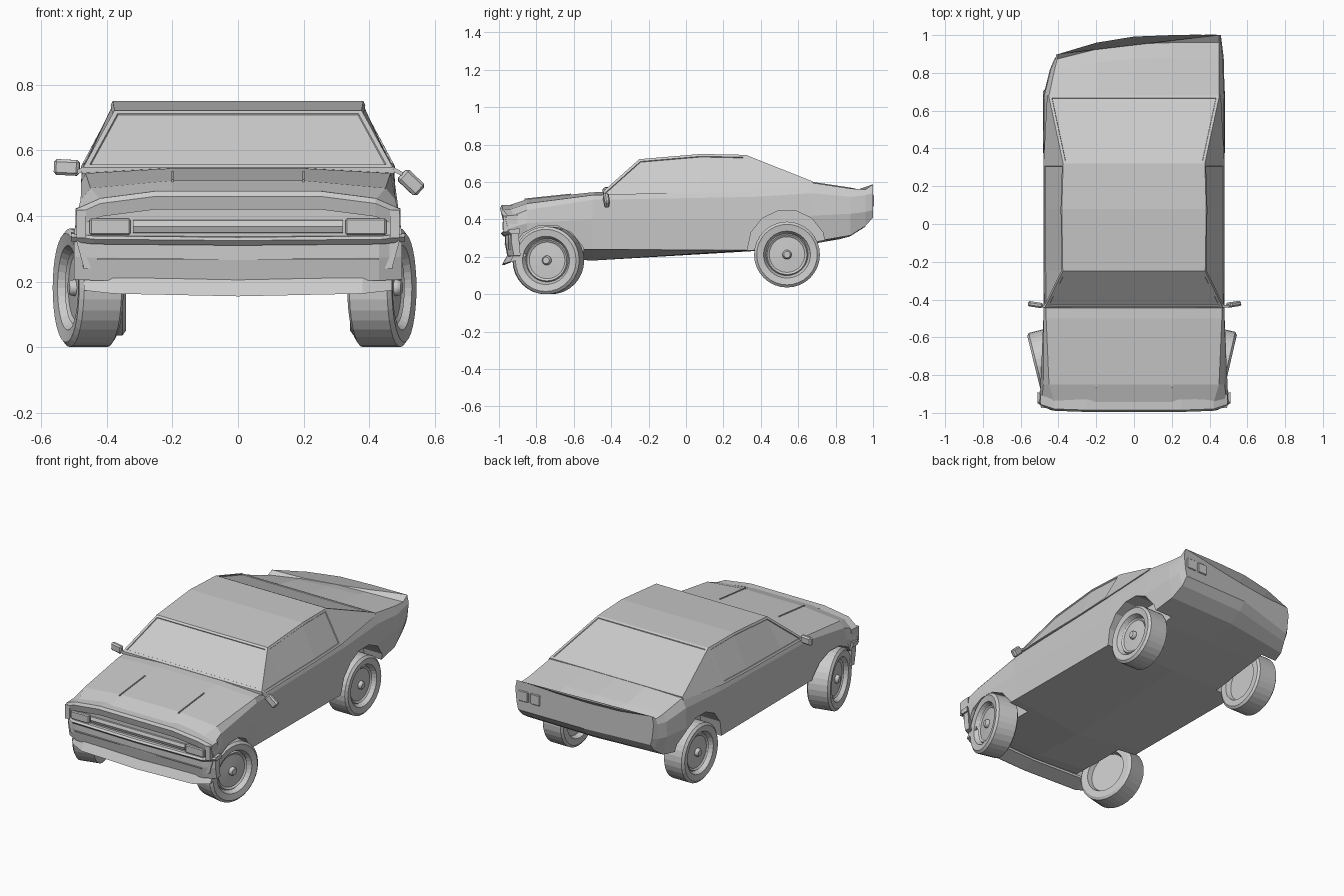
import bpy, bmesh, math
from mathutils import Matrix

if "Cube" in bpy.data.objects:
    bpy.data.objects.remove(bpy.data.objects["Cube"])


def finish(name, bm):
    bmesh.ops.recalc_face_normals(bm, faces=bm.faces)
    me = bpy.data.meshes.new(name)
    bm.to_mesh(me)
    bm.free()
    ob = bpy.data.objects.new(name, me)
    bpy.context.collection.objects.link(ob)
    return ob


def loft(rings):
    """Skin closed rings of equal length; returns bmesh and face strips."""
    bm = bmesh.new()
    vs = [[bm.verts.new(p) for p in r] for r in rings]
    n = len(rings[0])
    strips = [[bm.faces.new((a[i], a[(i + 1) % n], b[(i + 1) % n], b[i])) for i in range(n)]
              for a, b in zip(vs, vs[1:])]
    bm.faces.new(vs[0])
    bm.faces.new(vs[-1])
    return bm, strips


def across(name, profile, stations):
    """Sweep a (y, z) profile across the car through (x, dy, dz) stations."""
    full = [(-x, dy, dz) for x, dy, dz in reversed(stations) if x > 0] + stations
    return finish(name, loft([[(x, y + dy, z + dz) for y, z in profile] for x, dy, dz in full])[0])


def box(name, loc, size, rot=(0, 0, 0), bevel=0):
    bm = bmesh.new()
    bmesh.ops.create_cube(bm, size=1, matrix=Matrix.Diagonal((*size, 1)))
    if bevel:
        bmesh.ops.bevel(bm, geom=bm.edges[:], offset=bevel, segments=1, affect='EDGES')
    ob = finish(name, bm)
    ob.location, ob.rotation_euler = loc, rot
    return ob


# Lower body: y, floor z, then (x, z) of sill, waist, belt, top edge, and top z
BODY = [
    (-0.95, .22, (.47, .24), (.50, .35), (.49, .41), (.42, .45), .475),
    (-0.85, .20, (.48, .24), (.495, .38), (.48, .45), (.45, .485), .508),
    (-0.50, .18, (.47, .24), (.48, .40), (.478, .505), (.465, .53), .545),
    (0.35, .23, (.47, .235), (.48, .40), (.478, .52), (.47, .555), .565),
    (0.68, .27, (.46, .28), (.48, .42), (.475, .54), (.45, .595), .60),
    (0.88, .31, (.45, .315), (.475, .43), (.47, .52), (.45, .565), .57),
    (0.96, .36, (.44, .365), (.465, .44), (.46, .53), (.45, .56), .552),
    (1.00, .41, (.44, .41), (.45, .45), (.46, .54), (.45, .588), .585),
]
rings = []
for y, floor, *side, top in BODY:
    half = side + [(.2, top)]
    rings.append([(0, y, floor)] + [(x, y, z) for x, z in half] + [(0, y, top)]
                 + [(-x, y, z) for x, z in reversed(half)])
bm, _ = loft(rings)
# Dented rear left corner
for v in bm.verts:
    if v.co.y > .7 and v.co.x < .1:
        s = (v.co.y - .7) / .3
        t = min(1, (.1 - v.co.x) / .55) ** 1.5
        v.co.y -= .10 * s * t
        v.co.z -= .035 * s * t
        if v.co.x < -.4:
            v.co.x += .05 * s
body = finish("lower_body", bm)

# Wheel arches cut out of the body
bpy.context.view_layer.objects.active = body
for y, z, r in ((-.74, .165, .208), (.54, .24, .212)):
    for s in (-1, 1):
        bm = bmesh.new()
        bmesh.ops.create_cone(bm, cap_ends=True, segments=14, radius1=r, radius2=r, depth=.3,
                              matrix=Matrix.Translation((s * .49, y, z)) @ Matrix.Rotation(math.pi / 2, 4, 'Y'))
        cutter = finish("arch_cutter", bm)
        cutter.hide_render = True
        mod = body.modifiers.new("arch", 'BOOLEAN')
        mod.operation, mod.object, mod.solver = 'DIFFERENCE', cutter, 'EXACT'
        bpy.ops.object.modifier_apply(modifier=mod.name)
        bpy.data.objects.remove(cutter)

# Cabin: y, base (x, z), roof edge (x, z); windows are inset faces
CABIN = [
    (-.445, (.477, .53), (.472, .548)),
    (-.25, (.479, .535), (.377, .722)),
    (.08, (.479, .54), (.382, .75)),
    (.32, (.479, .55), (.375, .745)),
    (.68, (.46, .585), (.452, .602)),
]
bm, strips = loft([[(b[0], y, b[1]), (t[0], y, t[1]), (-t[0], y, t[1]), (-b[0], y, b[1])]
                   for y, b, t in CABIN])
bmesh.ops.recalc_face_normals(bm, faces=bm.faces)
windows = [[strips[0][1]], [strips[3][1]],
           [strips[i][0] for i in range(3)], [strips[i][2] for i in range(3)]]
for faces in windows:
    bmesh.ops.inset_region(bm, faces=faces, thickness=.014, depth=0, use_even_offset=True)
    bmesh.ops.inset_region(bm, faces=faces, thickness=.002, depth=-.005, use_even_offset=True)
finish("cabin", bm)

# Front end
across("nose_lip", [(-.93, .478), (-.985, .476), (-.995, .46), (-.985, .42), (-.93, .42)],
       [(0, 0, 0), (.25, 0, 0), (.42, .006, -.022), (.495, .03, -.055)])
across("grille_panel", [(-.94, .325), (-.962, .33), (-.962, .42), (-.94, .42)],
       [(0, 0, 0), (.47, 0, 0)])
across("grille_bar", [(-.95, .345), (-.97, .35), (-.977, .368), (-.97, .386), (-.95, .39)],
       [(0, 0, 0), (.32, 0, 0)])
across("front_bumper", [(-.93, .34), (-.98, .335), (-.99, .325), (-.975, .31), (-.93, .31)],
       [(0, 0, 0), (.44, .004, .004), (.51, .04, .012)])
across("front_valance", [(-.93, .315), (-.968, .315), (-.968, .27), (-.955, .2), (-.92, .2)],
       [(0, 0, 0), (.43, .004, .003), (.5, .035, .006)])
across("chin_spoiler", [(-.90, .20), (-.958, .205), (-.985, .155), (-.975, .155), (-.90, .185)],
       [(0, 0, 0), (.38, .006, .008), (.47, .045, .018)])
box("valance_slot", (0, -.967, .268), (.86, .008, .006))
for s, side in ((-1, "left"), (1, "right")):
    box(f"{side}_headlight", (s * .39, -.965, .367), (.125, .03, .05), bevel=.005)
    box(f"{side}_grille_end", (s * .478, -.95, .375), (.03, .05, .085))
    box(f"{side}_hood_crease", (s * .2, -.74, .521), (.006, .25, .007), (math.atan(.106), 0, 0))

# Tail lights on the undamaged side
for x in (.325, .405):
    box("tail_light", (x, .996, .50), (.066, .016, .065), bevel=.004)

# Wing mirrors, the right one hanging down
for side, loc, tilt, yaw in (("left", (-.522, -.427, .548), .05, -.15), ("right", (.528, -.425, .502), .75, .15)):
    s = math.copysign(1, loc[0])
    box(f"{side}_mirror", loc, (.078, .028, .048), (0, tilt, yaw), bevel=.008)
    box(f"{side}_mirror_arm", (s * .484, -.435, .537), (.04, .014, .012), (0, s * .5, 0))

# Wheels: (radius, depth from outer face) profile turned around the axle
WHEEL = [(0, -.008), (.018, -.008), (.024, -.016), (.026, -.028), (.10, -.032), (.112, -.024), (.118, -.032),
         (.132, -.006), (.17, 0), (.185, -.012), (.185, -.13), (.17, -.14), (.13, -.14), (.12, -.11), (0, -.11)]


def wheel(name, loc, s, radius, turn):
    bm = bmesh.new()
    k = radius / .185
    vs = [bm.verts.new((s * d, 0, r * k)) for r, d in WHEEL]
    es = [bm.edges.new(p) for p in zip(vs, vs[1:])]
    bmesh.ops.spin(bm, geom=vs + es, axis=(1, 0, 0), cent=(0, 0, 0), angle=2 * math.pi, steps=32)
    bmesh.ops.remove_doubles(bm, verts=bm.verts, dist=.0005)
    ob = finish(name, bm)
    ob.location, ob.rotation_euler = loc, (0, 0, math.radians(turn))


wheel("front_left_wheel", (-.525, -.755, .181), -1, .181, 14)
wheel("front_right_wheel", (.507, -.75, .181), 1, .181, -13)
for s, side in ((-1, "left"), (1, "right")):
    wheel(f"rear_{side}_wheel", (s * .482, .54, .212), s, .176, 0)
